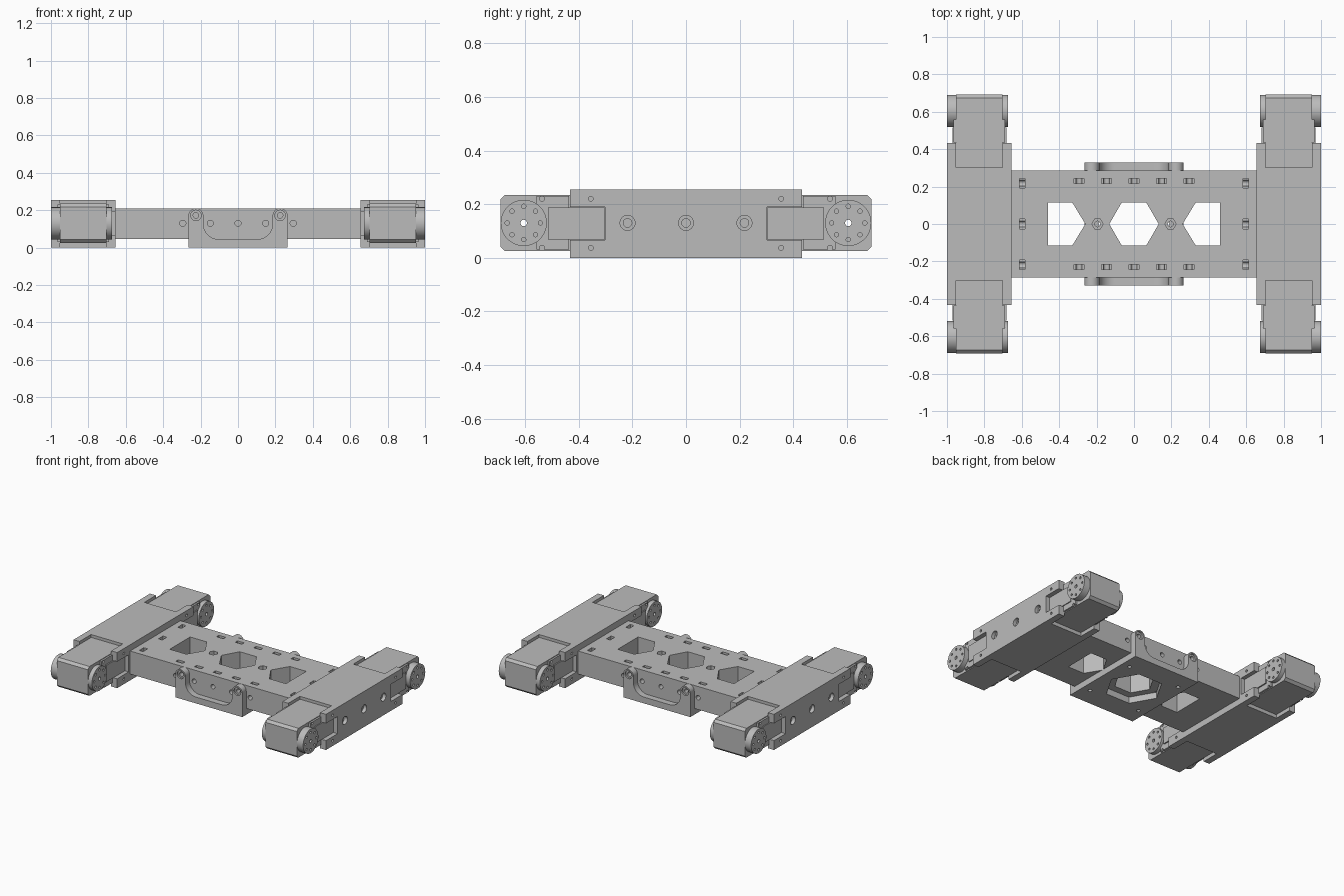
import bpy
import math
from mathutils import Matrix

cube = bpy.data.objects.get("Cube")
if cube:
    bpy.data.objects.remove(cube, do_unlink=True)

grey = bpy.data.materials.new("plain grey")
grey.use_nodes = True
GREY = (0.5, 0.5, 0.5, 1)
grey.diffuse_color = GREY
grey.node_tree.nodes["Principled BSDF"].inputs["Base Color"].default_value = GREY


def prism(name, pts, axis, a, b):
    """Extrude a 2D outline along an axis: x uses (y, z), y uses (x, z), z uses (x, y)."""
    place = {"x": lambda p, t: (t, p[0], p[1]),
             "y": lambda p, t: (p[0], t, p[1]),
             "z": lambda p, t: (p[0], p[1], t)}[axis]
    n = len(pts)
    verts = [place(p, a) for p in pts] + [place(p, b) for p in pts]
    faces = [list(range(n))[::-1], list(range(n, 2 * n))]
    faces += [(i, (i + 1) % n, n + (i + 1) % n, n + i) for i in range(n)]
    mesh = bpy.data.meshes.new(name)
    mesh.from_pydata(verts, [], faces)
    if axis == "y":
        mesh.flip_normals()
    mesh.materials.append(grey)
    obj = bpy.data.objects.new(name, mesh)
    bpy.context.collection.objects.link(obj)
    return obj


def box(name, x0, x1, y0, y1, z0, z1):
    return prism(name, [(x0, y0), (x1, y0), (x1, y1), (x0, y1)], "z", z0, z1)


def circle(u, v, r, n=24, start=0, end=360):
    full = end - start == 360
    steps = n if full else n + 1
    angles = [math.radians(start + (end - start) * i / n) for i in range(steps)]
    return [(u + r * math.cos(t), v + r * math.sin(t)) for t in angles]


def cut(obj, cutters):
    """Subtract every cutter, then bake the result and drop the cutters."""
    for c in cutters:
        c.hide_render = True
        mod = obj.modifiers.new("cut", "BOOLEAN")
        mod.operation, mod.solver, mod.object = "DIFFERENCE", "EXACT", c
    bpy.context.view_layer.update()
    graph = bpy.context.evaluated_depsgraph_get()
    mesh = bpy.data.meshes.new_from_object(obj.evaluated_get(graph))
    obj.modifiers.clear()
    obj.data = mesh
    for c in cutters:
        bpy.data.objects.remove(c, do_unlink=True)


def bore(axis, u, v, r, a, b):
    return prism("cutter", circle(u, v, r), axis, a, b)


def mirrored(obj, name, sx, sy):
    new = obj.copy()
    new.name = name
    new.data = obj.data.copy()
    new.data.transform(Matrix.Diagonal((sx, sy, 1, 1)))
    if sx * sy < 0:
        new.data.flip_normals()
    bpy.context.collection.objects.link(new)


MID = 0.13  # height of the side bores

# Centre deck with hexagonal windows, bolt holes and nut slots
deck = box("centre_deck", -0.66, 0.66, -0.285, 0.285, 0.045, 0.21)
cuts = [prism("cutter", circle(0, 0, 0.132, 6), "z", 0, 0.3)]
for s in (-1, 1):
    window = [(s * 0.46, -0.115), (s * 0.33, -0.115), (s * 0.26, 0),
              (s * 0.33, 0.115), (s * 0.46, 0.115)]
    cuts.append(prism("cutter", window[::-s], "z", 0, 0.3))
    cuts.append(prism("cutter", circle(s * 0.195, 0, 0.03, 6), "z", 0.17, 0.3))
    cuts.append(bore("z", s * 0.195, 0, 0.015, 0, 0.3))
    for x in (-0.295, -0.148, 0, 0.148, 0.295):
        cuts.append(bore("y", x, MID, 0.016, min(s * 0.2, s * 0.4), max(s * 0.2, s * 0.4)))
        cuts.append(box("cutter", x - 0.027, x + 0.027, s * 0.23 - 0.013, s * 0.23 + 0.013, MID, 0.3))
    for y in (-0.218, 0, 0.218):
        x = s * 0.597
        cuts.append(bore("x", y, MID, 0.016, min(s * 0.56, s * 0.7), max(s * 0.56, s * 0.7)))
        cuts.append(box("cutter", x - 0.015, x + 0.015, y - 0.026, y + 0.026, MID, 0.3))
cut(deck, cuts)

# Cradle under the deck: one U profile, hollowed between its end plates
outline = [(-0.265, 0), (0.265, 0)]
outline += circle(0.225, 0.17, 0.04, 12, 0, 180)
outline += circle(0.105, 0.125, 0.08, 8, 0, -90)
outline += circle(-0.105, 0.125, 0.08, 8, 270, 180)
outline += circle(-0.225, 0.17, 0.04, 12, 0, 180)
cradle = prism("cradle", outline, "y", -0.33, 0.33)
cuts = [box("cutter", -0.4, 0.4, -0.285, 0.285, 0.045, 0.4),
        prism("cutter", circle(0, 0, 0.19, 6), "z", -0.1, 0.1)]
for s in (-1, 1):
    cuts.append(bore("y", s * 0.225, 0.172, 0.015, -0.5, 0.5))
    for t in (-1, 1):
        cuts.append(bore("z", s * 0.205, t * 0.2, 0.013, -0.1, 0.1))
        ends = sorted((t * 0.318, t * 0.4))
        cuts.append(bore("y", s * 0.225, 0.172, 0.028, *ends))
cut(cradle, cuts)

# Side rail with motor pockets, side notches and countersunk bolt holes
rail = box("left_rail", 0.655, 1.0, -0.432, 0.432, 0, 0.255)
cuts = []
for s in (-1, 1):
    ends = sorted((s * 0.302, s * 0.5))
    cuts.append(box("cutter", 0.702, 0.953, *ends, -0.1, 0.4))
    cuts.append(box("cutter", 0.5, 1.1, *ends, 0.067, 0.19))
    for z in (0.037, 0.22):
        cuts.append(bore("x", s * 0.355, z, 0.009, 0.975, 1.1))
        cuts.append(bore("x", s * 0.355, z, 0.009, 0.6, 0.68))
for y in (-0.218, 0, 0.218):
    cuts.append(bore("x", y, MID, 0.016, 0.6, 1.1))
    cuts.append(bore("x", y, MID, 0.028, 0.975, 1.1))
cut(rail, cuts)
mirrored(rail, "right_rail", -1, 1)

# Motor body with chamfered end and a bore along its axis
AXLE = 0.605
profile = [(0.303, 0.025), (0.675, 0.025), (0.692, 0.042),
           (0.692, 0.218), (0.675, 0.235), (0.303, 0.235)]
motor = prism("back_left_motor", profile, "x", 0.704, 0.951)
cut(motor, [bore("x", AXLE, MID, 0.012, 0.5, 1.2)])

# Motor cheeks, cable covers and bolt-pattern horns on both sides
parts = [(motor, "motor")]
for side, x0, x1, tip in (("outer", 0.951, 0.964, 1.0), ("inner", 0.691, 0.704, 0.673)):
    cheek = box("back_left_" + side + "_cheek", x0, x1, 0.436, 0.558, 0.03, 0.23)
    cut(cheek, [bore("x", 0.537, z, 0.009, 0.5, 1.2) for z in (0.037, 0.22)])
    c0, c1 = (0.951, 0.97) if side == "outer" else (0.682, 0.704)
    cover = box("back_left_" + side + "_cover", c0, c1, 0.303, 0.515, 0.069, 0.188)
    h0, h1 = sorted((tip, 0.951 if side == "outer" else 0.704))
    horn = prism("back_left_" + side + "_horn", circle(AXLE, MID, 0.086, 48), "x", h0, h1)
    face = (tip - 0.012, tip + 0.1) if side == "outer" else (tip - 0.1, tip + 0.012)
    holes = [bore("x", u, v, 0.008, *face) for u, v in circle(AXLE, MID, 0.062, 8)]
    holes.append(bore("x", AXLE, MID, 0.012, 0.5, 1.2))
    cut(horn, holes)
    # Clear the shaft bore through the cheek
    cut(cheek, [bore("x", AXLE, MID, 0.08, 0.5, 1.2)])
    parts += [(cheek, side + "_cheek"), (cover, side + "_cover"), (horn, side + "_horn")]

for obj, name in parts:
    mirrored(obj, "back_right_" + name, -1, 1)
    mirrored(obj, "front_left_" + name, 1, -1)
    mirrored(obj, "front_right_" + name, -1, -1)

# Smooth round walls, keep edges sharp
for obj in bpy.context.scene.objects:
    obj.select_set(obj.type == "MESH")
bpy.context.view_layer.objects.active = deck
bpy.ops.object.shade_smooth_by_angle(angle=math.radians(30))
